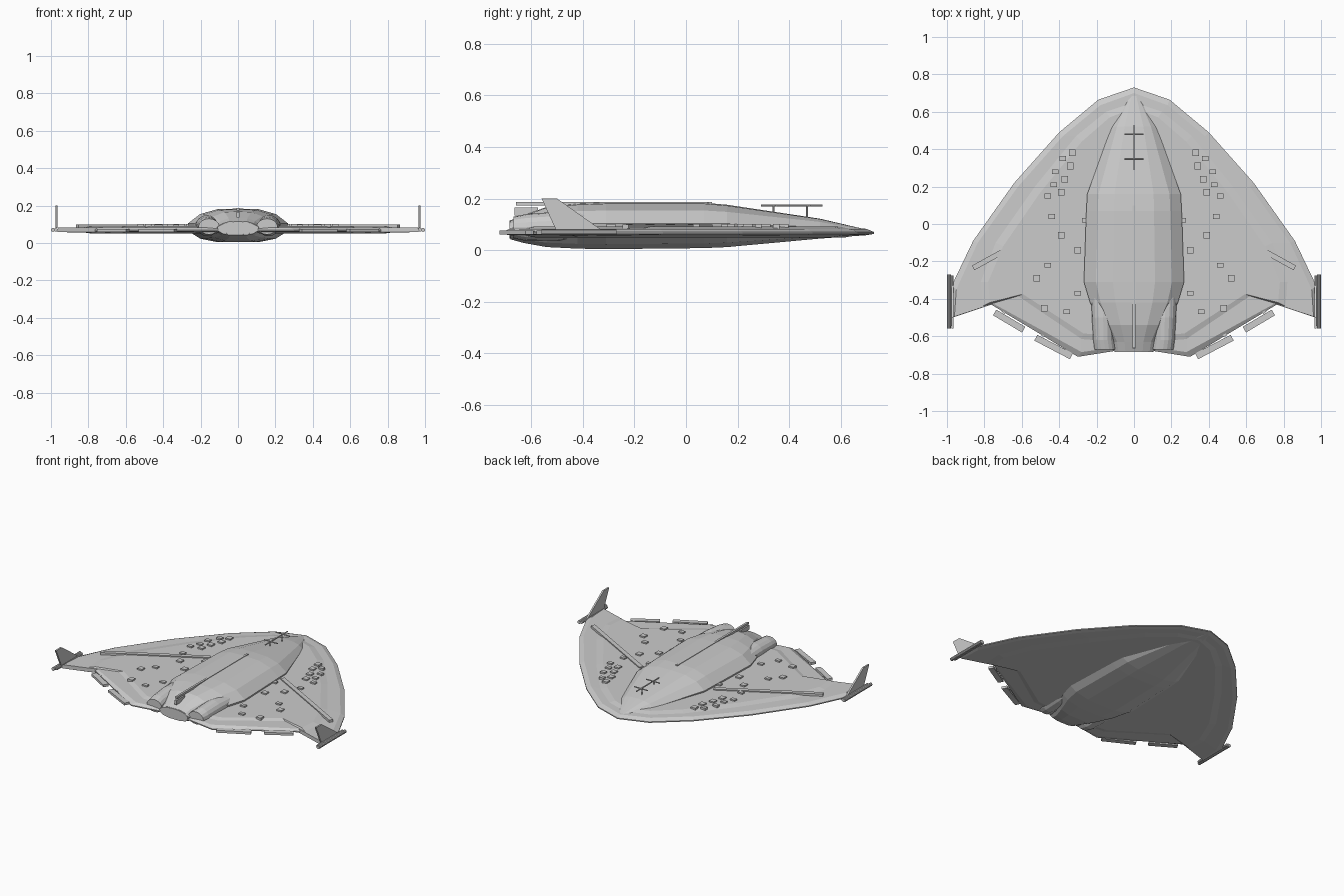
import bpy, bmesh, math
from mathutils import Vector, Matrix

cube = bpy.data.objects.get("Cube")
if cube:
    bpy.data.objects.remove(cube)

hull = bpy.data.materials.new("hull_grey")
hull.use_nodes = True
GREY = (0.6, 0.6, 0.6, 1)
hull.diffuse_color = GREY
hull.node_tree.nodes["Principled BSDF"].inputs["Base Color"].default_value = GREY


def finish(bm, name):
    bmesh.ops.recalc_face_normals(bm, faces=bm.faces)
    mesh = bpy.data.meshes.new(name)
    bm.to_mesh(mesh)
    bm.free()
    mesh.materials.append(hull)
    ob = bpy.data.objects.new(name, mesh)
    bpy.context.collection.objects.link(ob)
    return ob


def loft(name, rings):
    """Skin a list of equal-length closed rings and cap both ends."""
    bm = bmesh.new()
    loops = [[bm.verts.new(p) for p in ring] for ring in rings]
    n = len(loops[0])
    for a, b in zip(loops, loops[1:]):
        for i in range(n):
            j = (i + 1) % n
            bm.faces.new((a[i], a[j], b[j], b[i]))
    caps = [bm.faces.new(loops[0]), bm.faces.new(loops[-1])]
    bmesh.ops.triangulate(bm, faces=caps)
    return finish(bm, name)


def box(name, center, size, angle=0.0):
    bm = bmesh.new()
    m = Matrix.Translation(center) @ Matrix.Rotation(angle, 4, 'Z') @ Matrix.Diagonal((*size, 1))
    bmesh.ops.create_cube(bm, size=1, matrix=m)
    return finish(bm, name)


def bar(name, a, b, width, height, z):
    """Box laid from point a to point b in plan."""
    a, b = Vector(a), Vector(b)
    d, c = b - a, (a + b) / 2
    return box(name, (c.x, c.y, z), (d.length, width, height), math.atan2(d.y, d.x))


def rod(name, center, radius, length, axis):
    bm = bmesh.new()
    turn = {'X': Matrix.Rotation(math.pi / 2, 4, 'Y'), 'Y': Matrix.Rotation(math.pi / 2, 4, 'X'),
            'Z': Matrix.Identity(4)}[axis]
    bmesh.ops.create_cone(bm, cap_ends=True, segments=10, radius1=radius, radius2=radius,
                          depth=length, matrix=Matrix.Translation(center) @ turn)
    return finish(bm, name)


def mirrored(half, z):
    """Full plan outline from its +x half; the first point lies on the axis."""
    return [(x, y, z) for x, y in half] + [(-x, y, z) for x, y in reversed(half[1:])]


# Wing: edge, rim, shoulder and raised deck outlines
edge = [(0, .73), (.19, .665), (.4, .49), (.64, .22), (.86, -.09), (.975, -.33),
        (.97, -.5), (.765, -.43), (.3, -.71), (.11, -.68)]
rim = [(0, .7), (.18, .635), (.38, .47), (.62, .2), (.835, -.1), (.95, -.35),
       (.96, -.495), (.75, -.427), (.28, -.685), (.11, -.66)]
shoulder = [(0, .65), (.15, .6), (.31, .47), (.53, .2), (.74, -.1), (.82, -.31),
            (.81, -.44), (.62, -.385), (.28, -.615), (.11, -.63)]
deck = [(0, .62), (.13, .57), (.28, .44), (.5, .17), (.7, -.12), (.78, -.31),
        (.77, -.42), (.594, -.375), (.27, -.585), (.11, -.6)]
layers = [(deck, .05), (shoulder, .056), (rim, .058), (edge, .063),
          (edge, .07), (rim, .083), (shoulder, .084), (deck, .092)]
loft("wing", [mirrored(o, z) for o, z in layers])

# Fuselage: faceted section scaled along the length
section = [(0, 1), (.42, .96), (.76, .68), (1, .15), (.95, -.4), (.75, -.78), (.4, -1)]


def body_ring(y, w, top, low):
    mid = min(.09, (top + low) / 2)
    pts = [(u * w, y, mid + v * (top - mid if v > 0 else mid - low)) for u, v in section]
    return pts + [(-x, yy, z) for x, yy, z in reversed(pts[1:])]


stations = [(.7, .02, .08, .058), (.52, .12, .122, .045), (.16, .25, .176, .012),
            (.07, .255, .184, .008), (-.31, .268, .184, .004), (-.42, .235, .18, .006),
            (-.54, .17, .168, .012), (-.63, .12, .135, .028), (-.68, .11, .116, .042)]
loft("fuselage", [body_ring(*s) for s in stations])


# Engine nacelles
def oval(cx, y, cz, rx, rz, n=16):
    return [(cx + rx * math.cos(t), y, cz + rz * math.sin(t))
            for t in (2 * math.pi * i / n for i in range(n))]


for s, side in ((1, "left"), (-1, "right")):
    loft(f"{side}_engine", [oval(s * cx, y, cz, rx, rz) for cx, y, cz, rx, rz in
                            ((.18, -.3, .1, .05, .04), (.165, -.5, .093, .06, .056),
                             (.162, -.62, .088, .056, .052), (.155, -.67, .088, .056, .042))])
loft("centre_engine", [oval(0, -.55, .085, .11, .045), oval(0, -.685, .08, .105, .035)])

# Spine rail and nose antenna
box("spine_rail", (0, -.28, .18), (.014, .76, .014))
box("spine_rail_tail", (0, -.62, .15), (.014, .09, .03))
rod("antenna_mast", (0, .41, .173), .004, .24, 'Y')
for y in (.35, .48):
    rod("antenna_crossbar", (0, y, .173), .004, .1, 'X')
    rod("antenna_post", (0, y - .01, .148), .004, .05, 'Z')

# Parts repeated on both wings
blocks = [(.38, .35), (.34, .31), (.42, .28), (.37, .24), (.43, .21), (.39, .17), (.46, .15),
          (.33, .38), (.44, .04), (.39, -.06), (.26, .02), (.3, -.14), (.46, -.22),
          (.52, -.29), (.3, -.37), (.48, -.45), (.36, -.47)]
fin_side = [(-.33, .08), (-.5, .2), (-.56, .2), (-.505, .08)]
for s, side in ((1, "left"), (-1, "right")):
    loft(f"{side}_fin", [[(s * x, y, z) for y, z in fin_side] for x in (.965, .976)])
    rod(f"{side}_tip_outer_rod", (s * .989, -.415, .07), .011, .29, 'Y')
    rod(f"{side}_tip_inner_rod", (s * .974, -.41, .07), .009, .27, 'Y')
    bar(f"{side}_wing_spar", (s * .86, -.235), (s * .27, .09), .028, .018, .09)
    bar(f"{side}_outer_flap", (s * .745, -.473), (s * .59, -.565), .035, .016, .068)
    bar(f"{side}_inner_flap", (s * .525, -.608), (s * .335, -.707), .035, .016, .068)
    for y0, y1, x0, x1 in ((-.475, -.45, .7, .68), (-.6, -.575, .49, .47)):
        bar(f"{side}_flap_hinge", (s * x0, y0), (s * x1, y1), .02, .012, .068)
    for i, (x, y) in enumerate(blocks):
        box(f"{side}_deck_block", (s * x, y, .093), (.035, .025 + .01 * (i % 2), .016))
